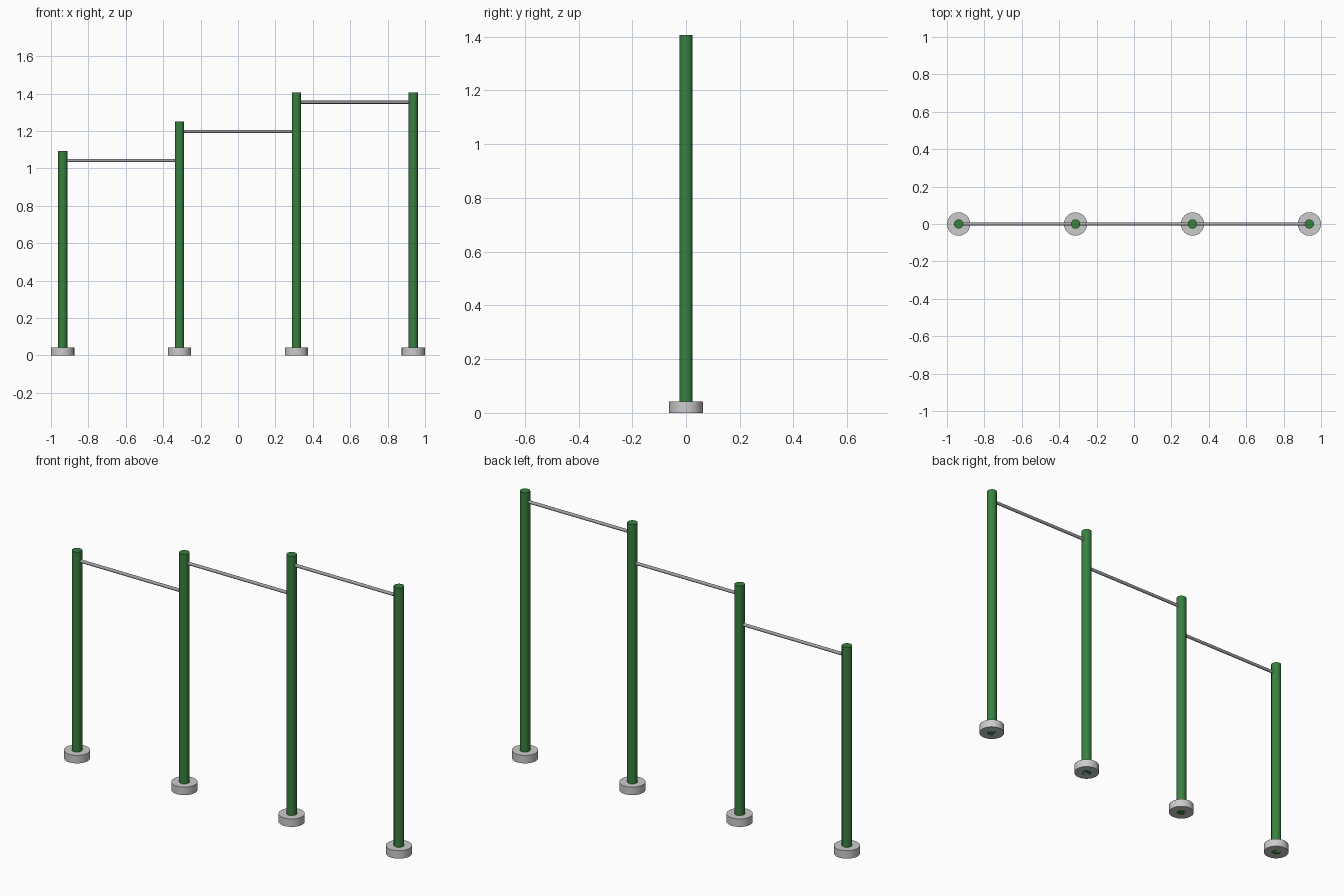
import bpy
from math import pi, radians

if "Cube" in bpy.data.objects:
    bpy.data.objects.remove(bpy.data.objects["Cube"])


def material(name, color):
    m = bpy.data.materials.new(name)
    m.diffuse_color = color
    m.use_nodes = True
    m.node_tree.nodes["Principled BSDF"].inputs["Base Color"].default_value = m.diffuse_color
    return m


green = material("green_paint", (0.04, 0.22, 0.05, 1))
steel = material("steel", (0.36, 0.36, 0.39, 1))


def cylinder(name, radius, length, center, rot=(0, 0, 0), sides=24, mat=None):
    bpy.ops.mesh.primitive_cylinder_add(vertices=sides, radius=radius, depth=length,
                                        location=center, rotation=rot)
    ob = bpy.context.object
    ob.name = name
    if mat:
        ob.data.materials.append(mat)
    bpy.ops.object.shade_smooth_by_angle(angle=radians(40))
    return ob


SPACING = 0.625
post_x = [(i - 1.5) * SPACING for i in range(4)]
bar_z = [1.042, 1.198, 1.354]
post_top = [1.094, 1.25, 1.407, 1.407]

# Posts standing in round concrete footings
for i, (x, top) in enumerate(zip(post_x, post_top), 1):
    cylinder(f"post_{i}", 0.025, top, (x, 0, top / 2), mat=green)
    cylinder(f"footing_{i}", 0.0625, 0.042, (x, 0, 0.021))

# Horizontal bars stepping up between neighbouring posts
for i, z in enumerate(bar_z):
    mid = (post_x[i] + post_x[i + 1]) / 2
    cylinder(f"pull_up_bar_{i + 1}", 0.0083, SPACING, (mid, 0, z),
             rot=(0, pi / 2, 0), sides=16, mat=steel)
